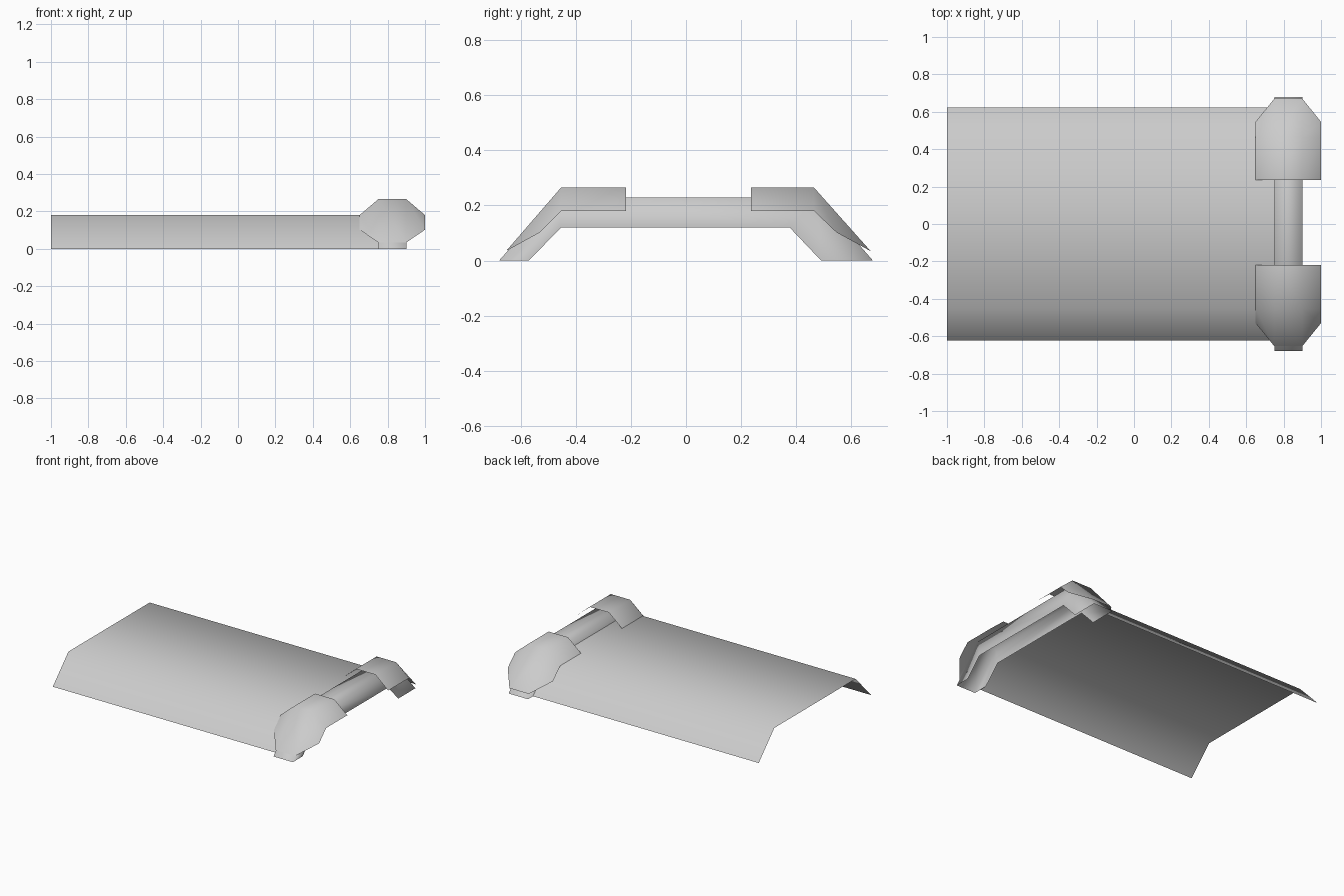
import bpy, bmesh

if "Cube" in bpy.data.objects:
    bpy.data.objects.remove(bpy.data.objects["Cube"])

grey = bpy.data.materials.new("plain_grey")
grey.diffuse_color = (0.6, 0.6, 0.6, 1)
grey.use_nodes = True
grey.node_tree.nodes["Principled BSDF"].inputs["Base Color"].default_value = grey.diffuse_color


def sheet(name, rows):
    """Open skin lofted through equal-length rows of points, facing outward/up."""
    bm = bmesh.new()
    grid = [[bm.verts.new(p) for p in row] for row in rows]
    for a, b in zip(grid, grid[1:]):
        for i in range(len(a) - 1):
            bm.faces.new((a[i], a[i + 1], b[i + 1], b[i]))
    bmesh.ops.recalc_face_normals(bm, faces=bm.faces)
    if sum(f.normal.z * f.calc_area() for f in bm.faces) < 0:
        bmesh.ops.reverse_faces(bm, faces=bm.faces)
    for f in bm.faces:
        f.smooth = True
    me = bpy.data.meshes.new(name)
    bm.to_mesh(me)
    bm.free()
    me.materials.append(grey)
    ob = bpy.data.objects.new(name, me)
    bpy.context.collection.objects.link(ob)
    return ob


# Long folded panel
profile = [(-0.623, 0), (-0.45, 0.18), (0.45, 0.18), (0.623, 0)]
sheet("panel", [[(x, y, z) for y, z in profile] for x in (-1.0, 0.75)])

# Arched rib: channel open underneath
outer = [(-0.678, 0), (-0.473, 0.229), (0.478, 0.229), (0.678, 0)]
inner = [(-0.57, 0), (-0.453, 0.12), (0.376, 0.12), (0.49, 0)]
sheet("rib", [[(0.75, *i), (0.75, *o), (0.9, *o), (0.9, *i)]
              for o, i in zip(outer, inner)])

# Bent corner covers: raised centre strip with a sloping wing on each side
for name, (start, bend, wing, tip) in {
        "front_cover": (-0.218, -0.453, -0.53, -0.653),
        "back_cover": (0.235, 0.464, 0.546, 0.67)}.items():
    sections = [(start, 0.265, start, 0.18),
                (bend, 0.265, bend, 0.18),
                (tip, 0.034, wing, 0.102)]
    sheet(name, [[(0.65, wy, wz), (0.75, y, z), (0.9, y, z), (1.0, wy, wz)]
                 for y, z, wy, wz in sections])
